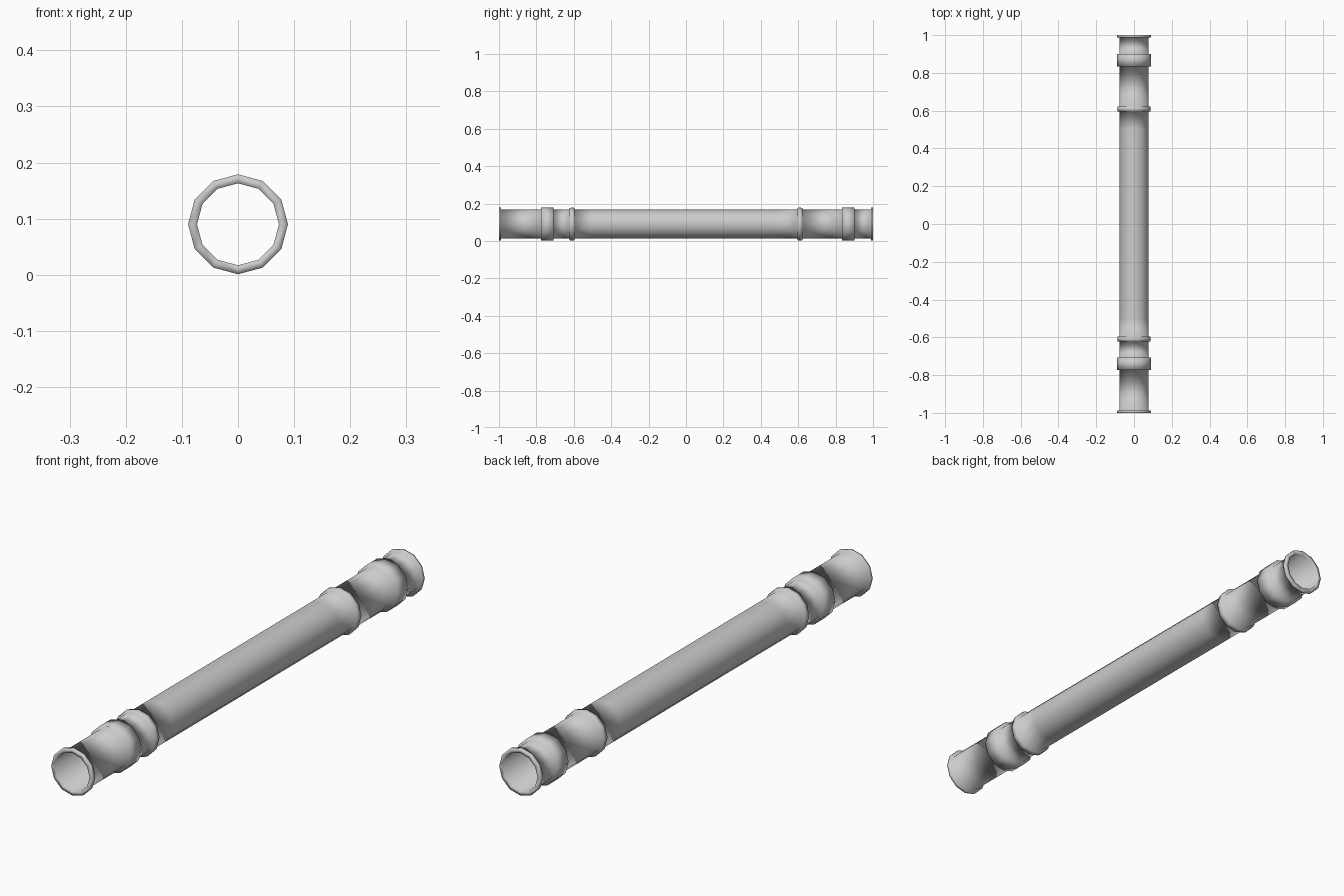
import bpy, bmesh, math

cube = bpy.data.objects.get("Cube")
if cube:
    bpy.data.objects.remove(cube, do_unlink=True)

SIDES = 12
AXIS_Z = 0.09
PIPE, COLLAR, BORE = 0.078, 0.089, 0.073

metal = bpy.data.materials.new("grey_metal")
metal.use_nodes = True
metal.diffuse_color = (0.6, 0.6, 0.6, 1)
metal.node_tree.nodes["Principled BSDF"].inputs["Base Color"].default_value = (0.6, 0.6, 0.6, 1)


def band(start, end):
    """Raised square-edged collar on the pipe."""
    return [(start, PIPE), (start, COLLAR), (end, COLLAR), (end, PIPE)]


def flange(start, end):
    """Thin joint ring with a crest along its middle."""
    mid = (start + end) / 2
    return [(start, PIPE), (start, COLLAR - 0.003), (mid, COLLAR),
            (end, COLLAR - 0.003), (end, PIPE)]


# Outer wall from front to back, then the bore back again
profile = [(-1, BORE), (-1, COLLAR), (-0.988, COLLAR), (-0.988, PIPE)]
profile += band(-0.774, -0.708)
profile += flange(-0.622, -0.596)
profile += [(-0.5, PIPE), (0.5, PIPE)]
profile += flange(0.596, 0.622)
profile += band(0.835, 0.901)
profile += [(0.988, PIPE), (0.988, COLLAR), (1, COLLAR), (1, BORE)]

# Pipe: the profile revolved around the y axis
bm = bmesh.new()
rings = []
for y, r in profile:
    ring = []
    for i in range(SIDES):
        a = math.tau * i / SIDES
        ring.append(bm.verts.new((r * math.cos(a), y, AXIS_Z + r * math.sin(a))))
    rings.append(ring)
for k, ring in enumerate(rings):
    nxt = rings[(k + 1) % len(rings)]
    for i in range(SIDES):
        j = (i + 1) % SIDES
        bm.faces.new((ring[i], ring[j], nxt[j], nxt[i])).smooth = True
bmesh.ops.recalc_face_normals(bm, faces=bm.faces)

mesh = bpy.data.meshes.new("pipe")
bm.to_mesh(mesh)
bm.free()
mesh.materials.append(metal)
pipe = bpy.data.objects.new("pipe", mesh)
bpy.context.collection.objects.link(pipe)
